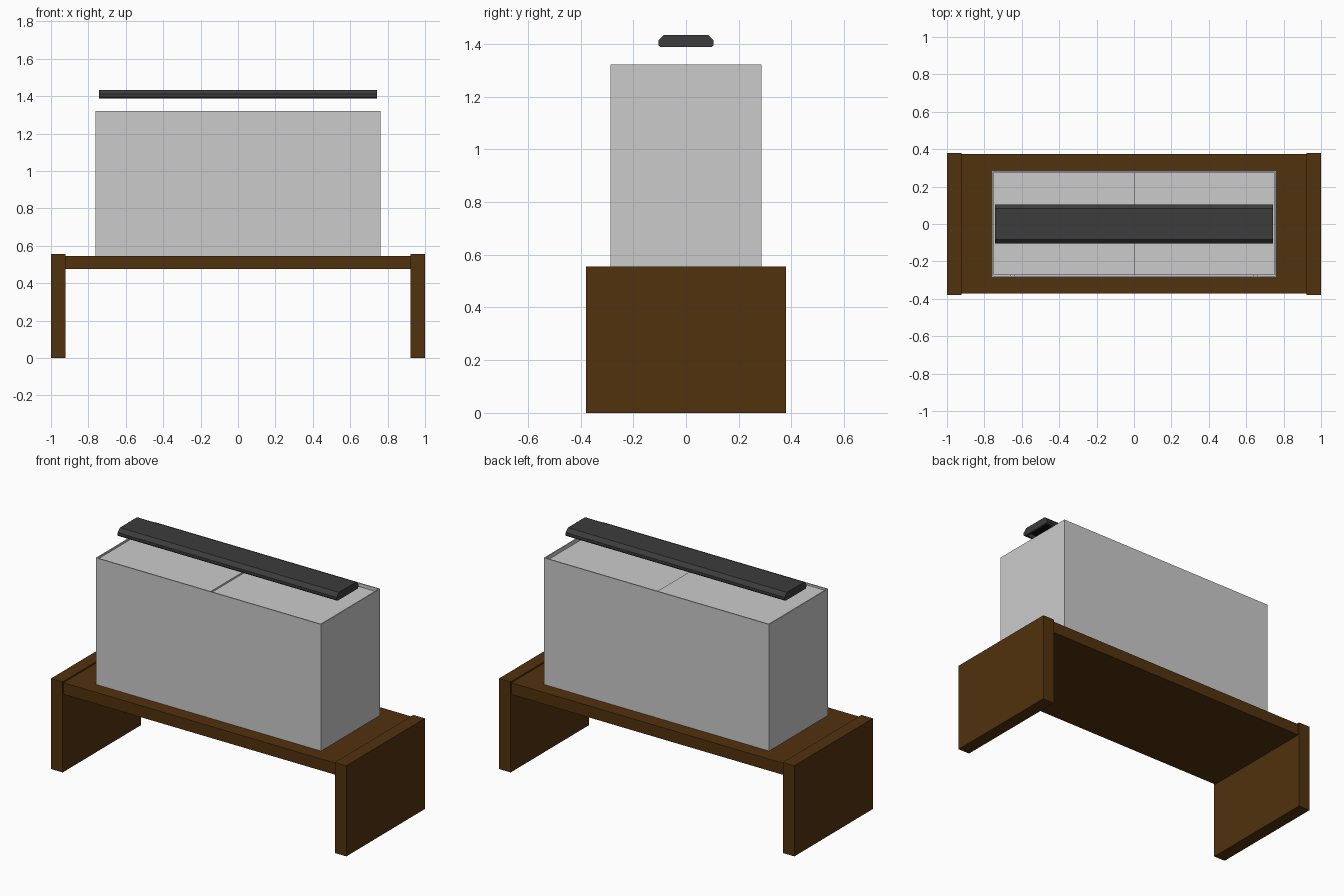
import bpy, bmesh

if "Cube" in bpy.data.objects:
    bpy.data.objects.remove(bpy.data.objects["Cube"])


def material(name, color):
    m = bpy.data.materials.new(name)
    m.diffuse_color = (*color, 1)
    m.use_nodes = True
    m.node_tree.nodes["Principled BSDF"].inputs["Base Color"].default_value = m.diffuse_color
    return m


wood = material("brown wood", (0.085, 0.032, 0.004))
plastic = material("dark plastic", (0.045, 0.045, 0.045))
black = material("black", (0.004, 0.004, 0.004))


def finish(name, bm, mats=()):
    bmesh.ops.recalc_face_normals(bm, faces=bm.faces)
    me = bpy.data.meshes.new(name)
    bm.to_mesh(me)
    bm.free()
    for m in mats:
        me.materials.append(m)
    ob = bpy.data.objects.new(name, me)
    bpy.context.collection.objects.link(ob)
    return ob


def box_mesh(lo, hi):
    bm = bmesh.new()
    bmesh.ops.create_cube(bm, size=1)
    for v in bm.verts:
        v.co = [(lo[i] + hi[i]) / 2 + v.co[i] * (hi[i] - lo[i]) for i in range(3)]
    return bm


def box(name, lo, hi, *mats):
    return finish(name, box_mesh(lo, hi), mats)


def sink(bm, direction, rim, depth):
    """Inset the face pointing up (1) or down (-1) and push it into the body."""
    bm.normal_update()
    face = max(bm.faces, key=lambda f: f.normal.z * direction)
    bmesh.ops.inset_region(bm, faces=[face], thickness=rim)
    for v in face.verts:
        v.co.z -= direction * 0.0001
    new = bmesh.ops.extrude_discrete_faces(bm, faces=[face])["faces"][0]
    for v in new.verts:
        v.co.z -= direction * depth
    return new


# Stand: two end panels with a thick board between them
for side, x0, x1 in (("left", -1, -0.922), ("right", 0.922, 1)):
    box(side + "_end_panel", (x0, -0.38, 0), (x1, 0.38, 0.555), wood)
box("stand_top", (-0.922, -0.371, 0.475), (0.922, 0.373, 0.546), wood)

# Glass tank, open at the top
tank = box_mesh((-0.763, -0.286, 0.546), (0.763, 0.286, 1.321))
sink(tank, 1, 0.010, 0.76)
finish("tank", tank)

# Two sliding cover panes, the left one riding above the right one
box("left_cover_pane", (-0.752, -0.272, 1.304), (0.004, 0.276, 1.314))
box("right_cover_pane", (-0.004, -0.272, 1.292), (0.752, 0.276, 1.302))

# Small clips holding the panes along the front
for side, x in (("left", -0.65), ("right", 0.65)):
    box(side + "_pane_clip", (x - 0.01, -0.278, 1.282), (x + 0.01, -0.262, 1.292))

# Light hood: extruded profile with a recessed underside
half = [(0.097, 1.388), (0.105, 1.396), (0.105, 1.412), (0.083, 1.434)]
profile = half + [(-y, z) for y, z in reversed(half)]
bm = bmesh.new()
end = bm.faces.new([bm.verts.new((-0.742, y, z)) for y, z in profile])
swept = bmesh.ops.extrude_face_region(bm, geom=[end])["geom"]
for v in swept:
    if isinstance(v, bmesh.types.BMVert):
        v.co.x = 0.742
bmesh.ops.recalc_face_normals(bm, faces=bm.faces)
if not any(len(f.verts) == 8 and f.normal.x < -0.9 for f in bm.faces):
    bm.faces.new([v for v in end.verts])
recess = sink(bm, -1, 0.018, 0.022)
recess.material_index = 1
finish("light_hood", bm, (plastic, black))
